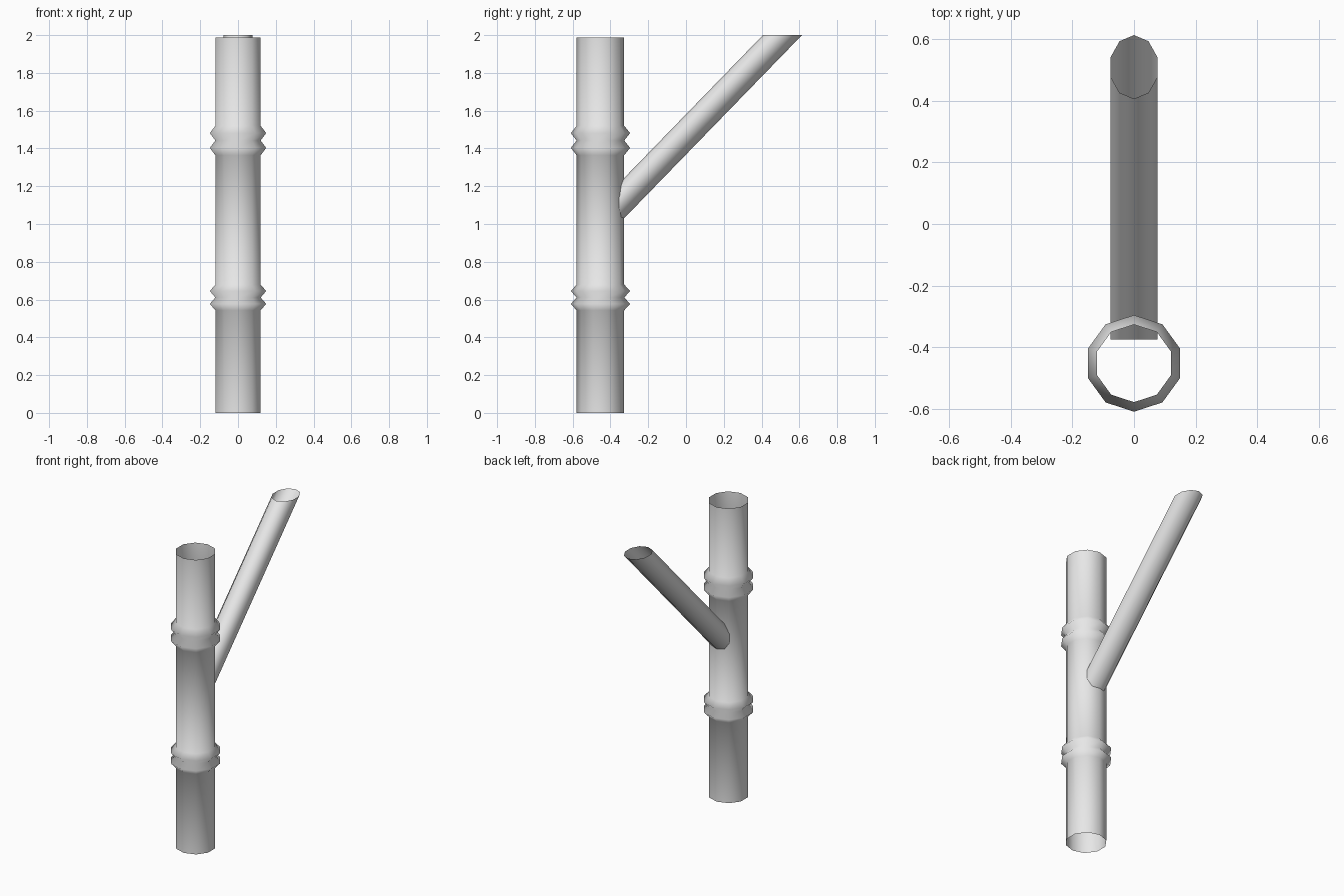
import bpy, bmesh
from math import sin, cos, tau

cube = bpy.data.objects.get("Cube")
if cube:
    bpy.data.objects.remove(cube, do_unlink=True)

SIDES = 10

grey = bpy.data.materials.new("light_grey")
grey.use_nodes = True
grey.diffuse_color = (0.8, 0.8, 0.8, 1)
grey.node_tree.nodes["Principled BSDF"].inputs["Base Color"].default_value = (0.8, 0.8, 0.8, 1)


def open_tube(name, rings):
    """Skin a list of point rings into a smooth tube with open ends."""
    bm = bmesh.new()
    loops = [[bm.verts.new(p) for p in ring] for ring in rings]
    for low, high in zip(loops, loops[1:]):
        for i in range(SIDES):
            j = (i + 1) % SIDES
            bm.faces.new((low[i], low[j], high[j], high[i]))
    mesh = bpy.data.meshes.new(name)
    bm.to_mesh(mesh)
    bm.free()
    mesh.materials.append(grey)
    mesh.shade_smooth()
    obj = bpy.data.objects.new(name, mesh)
    bpy.context.collection.objects.link(obj)
    return obj


def unit_ring():
    # Counter-clockwise, with one corner pointing to the back
    return [(-sin(tau * i / SIDES), cos(tau * i / SIDES)) for i in range(SIDES)]


# Upright pipe with two double-ridged joints
PIPE_R, RIDGE_R, PIPE_Y, PIPE_TOP = 0.126, 0.157, -0.453, 1.988
profile = [(PIPE_R, 0)]
for centre, step in ((0.611, 0.034), (1.442, 0.039)):
    for k in range(-2, 3):
        profile.append((RIDGE_R if k % 2 else PIPE_R, centre + k * step))
profile.append((PIPE_R, PIPE_TOP))
open_tube("upright_pipe",
          [[(r * x, PIPE_Y + r * y, z) for x, y in unit_ring()] for r, z in profile])

# Slanted branch: level cut at the top, upright cut inside the pipe
BRANCH_R, CUT_R, CUT_Y, SLOPE, INNER_Y = 0.08, 0.1035, 0.5105, 1.03, -0.375
top = [(BRANCH_R * x, CUT_Y + CUT_R * y, 2.0) for x, y in unit_ring()]
bottom = [(x, INNER_Y, z - SLOPE * (y - INNER_Y)) for x, y, z in top]
open_tube("slanted_branch", [bottom, top])
